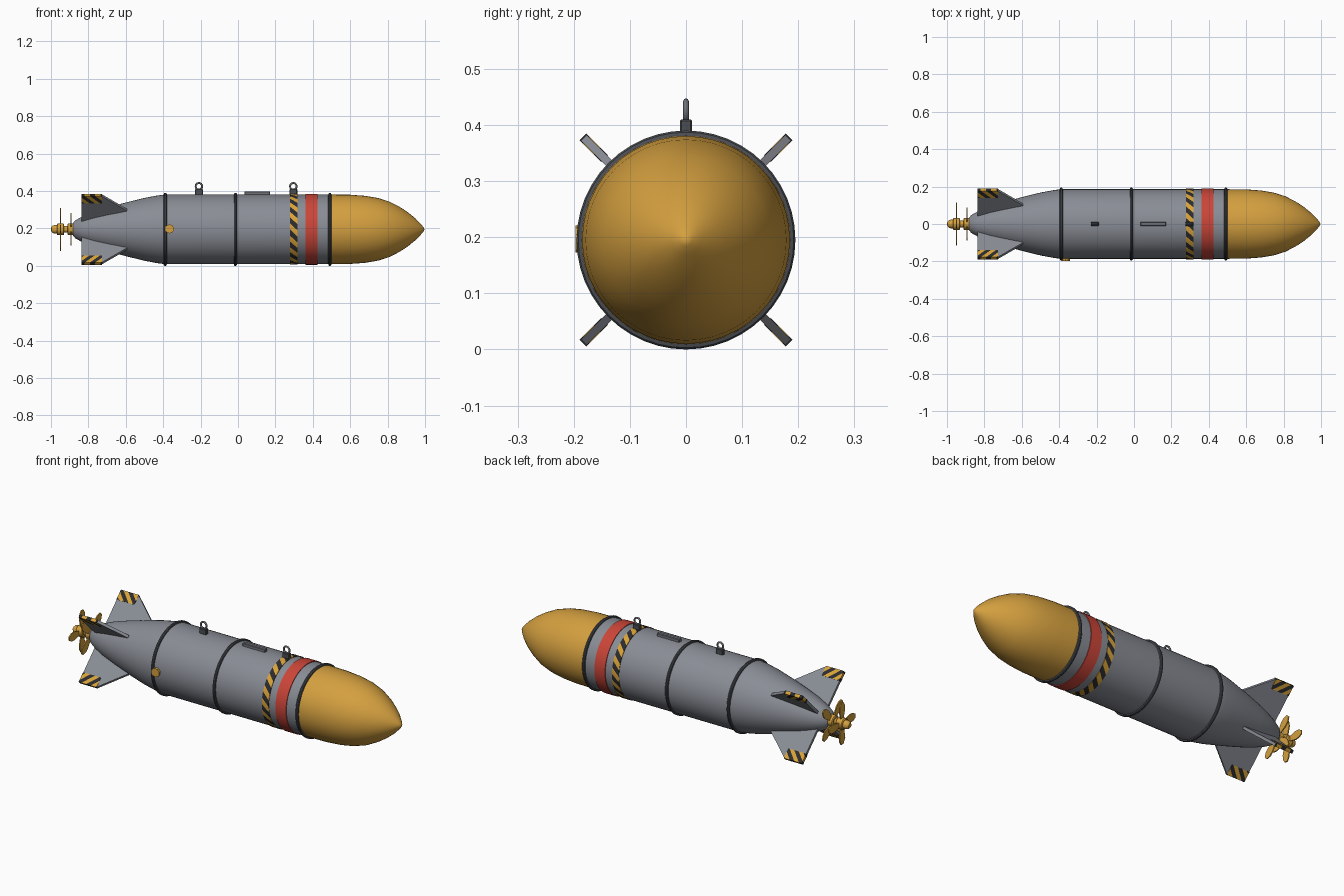
import bpy, bmesh
from math import sin, cos, pi, radians
from mathutils import Matrix, Vector

cube = bpy.data.objects.get("Cube")
if cube:
    bpy.data.objects.remove(cube)

AXIS_Z = 0.195
R = 0.186


def material(name, rgb):
    m = bpy.data.materials.new(name)
    m.use_nodes = True
    m.diffuse_color = (*rgb, 1)
    m.node_tree.nodes["Principled BSDF"].inputs["Base Color"].default_value = (*rgb, 1)
    return m


GREY = material("hull grey", (0.25, 0.265, 0.30))
GOLD = material("brass gold", (0.66, 0.35, 0.05))
RED = material("band red", (0.60, 0.06, 0.04))
DARK = material("dark steel", (0.07, 0.075, 0.085))
STEEL = material("mid steel", (0.16, 0.17, 0.19))
BLACK = material("stripe black", (0.025, 0.025, 0.028))
YELLOW = material("stripe yellow", (0.70, 0.37, 0.04))


def finish(name, bm, mats, smooth=True):
    bmesh.ops.remove_doubles(bm, verts=bm.verts, dist=1e-5)
    bmesh.ops.recalc_face_normals(bm, faces=bm.faces)
    mesh = bpy.data.meshes.new(name)
    bm.to_mesh(mesh)
    bm.free()
    ob = bpy.data.objects.new(name, mesh)
    bpy.context.collection.objects.link(ob)
    for m in mats:
        mesh.materials.append(m)
    if smooth:
        bpy.ops.object.select_all(action="DESELECT")
        ob.select_set(True)
        bpy.context.view_layer.objects.active = ob
        bpy.ops.object.shade_smooth_by_angle(angle=radians(35))
    return ob


def lathe(name, profile, mats, sides=48, twist=0, run=1):
    """Revolve (x, radius) points about the long axis; runs of faces alternate colours."""
    bm = bmesh.new()
    rings = []
    for x, r in profile:
        ring = []
        for j in range(sides):
            a = 2 * pi * j / sides + twist * (x - profile[0][0])
            ring.append(bm.verts.new((x, -r * cos(a), AXIS_Z + r * sin(a))))
        rings.append(ring)
    for p, q in zip(rings, rings[1:]):
        for j in range(sides):
            k = (j + 1) % sides
            f = bm.faces.new((p[j], p[k], q[k], q[j]))
            f.material_index = (j // run) % len(mats)
    bmesh.ops.dissolve_degenerate(bm, dist=1e-6, edges=bm.edges)
    return finish(name, bm, mats)


def prism(outline, thick):
    """Plate with its outline in x, z and its thickness along y."""
    bm = bmesh.new()
    face = bm.faces.new([bm.verts.new((x, -thick / 2, z)) for x, z in outline])
    out = bmesh.ops.extrude_face_region(bm, geom=[face])
    new = [v for v in out["geom"] if isinstance(v, bmesh.types.BMVert)]
    bmesh.ops.translate(bm, verts=new, vec=(0, thick, 0))
    return bm


def place(bm, angle, x=0, turn=0):
    m = (Matrix.Translation((x, 0, AXIS_Z)) @ Matrix.Rotation(angle, 4, "X")
         @ Matrix.Rotation(turn, 4, "Z"))
    bmesh.ops.transform(bm, matrix=m, verts=bm.verts)


def box(name, centre, size, mat):
    bm = bmesh.new()
    bmesh.ops.create_cube(bm, size=1)
    bmesh.ops.scale(bm, vec=size, verts=bm.verts)
    bmesh.ops.translate(bm, vec=centre, verts=bm.verts)
    bmesh.ops.bevel(bm, geom=bm.edges[:], offset=0.003, segments=1, affect="EDGES")
    return finish(name, bm, [mat], smooth=False)


# Hull and nose
lathe("hull", [(-0.885, 0), (-0.883, 0.032), (-0.87, 0.048), (-0.834, 0.068), (-0.77, 0.094),
               (-0.69, 0.119), (-0.594, 0.145), (-0.5, 0.168), (-0.43, 0.181), (-0.39, R),
               (0.49, R), (0.49, 0)], [GREY])
lathe("nose", [(0.488, 0), (0.488, R), (0.6, 0.185), (0.68, 0.179), (0.75, 0.167), (0.81, 0.148),
               (0.866, 0.119), (0.91, 0.09), (0.95, 0.057), (0.98, 0.026), (0.992, 0.011),
               (0.997, 0)], [GOLD])

# Joint rings and painted bands
for i, x in enumerate((-0.389, -0.014, 0.491)):
    lathe(f"joint_ring_{i + 1}", [(x - 0.009, 0.184), (x - 0.007, 0.192), (x - 0.003, AXIS_Z),
                                  (x + 0.003, AXIS_Z), (x + 0.007, 0.192), (x + 0.009, 0.184)], [DARK])
lathe("red_band", [(0.36, 0.184), (0.36, 0.19), (0.425, 0.19), (0.425, 0.184)], [RED])
lathe("hazard_band", [(0.277, 0.184), (0.277, 0.189), (0.298, 0.189), (0.319, 0.189), (0.319, 0.184)],
      [YELLOW, BLACK], sides=72, twist=-5, run=2)

# Tail fins with striped tips
for i in range(4):
    angle = pi / 4 + i * pi / 2
    bm = prism([(-0.836, 0.03), (-0.836, 0.259), (-0.73, 0.259), (-0.594, 0.148), (-0.594, 0.06)], 0.015)
    place(bm, angle)
    finish(f"tail_fin_{i + 1}", bm, [GREY], smooth=False)

    bm = prism([(-0.837, 0.205), (-0.837, 0.26), (-0.728, 0.26), (-0.728, 0.205)], 0.0175)
    slope, step = Vector((1, 0, 1)), 0.028
    for k in range(-30, 0):
        geom = bm.verts[:] + bm.edges[:] + bm.faces[:]
        bmesh.ops.bisect_plane(bm, geom=geom, plane_co=(k * step, 0, 0), plane_no=slope)
    for f in bm.faces:
        c = f.calc_center_median()
        f.material_index = int((c.x + c.z + 2 * 20 * step) // step) % 2
    place(bm, angle)
    finish(f"fin_tip_stripes_{i + 1}", bm, [YELLOW, BLACK], smooth=False)

# Propeller shaft, hubs and tail cap
lathe("propeller_shaft", [(-0.97, 0.018), (-0.87, 0.018)], [GOLD], sides=24)
for name, x in (("rear", -0.949), ("forward", -0.892)):
    lathe(f"{name}_hub", [(x - 0.02, 0), (x - 0.02, 0.027), (x - 0.016, 0.031), (x + 0.016, 0.031),
                          (x + 0.02, 0.027), (x + 0.02, 0)], [GOLD], sides=24)
lathe("tail_cap", [(-1, 0), (-0.998, 0.012), (-0.99, 0.02), (-0.979, 0.023), (-0.965, 0.023)],
      [GOLD], sides=24)

# Two four-bladed propellers
BLADE = [(0.01, 0.02), (0.023, 0.07), (0.021, 0.095), (0.009, 0.115)]
OUTLINE = BLADE + [(-x, z) for x, z in reversed(BLADE)]
for name, x, start in (("rear", -0.949, 0), ("forward", -0.892, pi / 4)):
    for i in range(4):
        bm = prism(OUTLINE, 0.006)
        place(bm, start + i * pi / 2, x, pi / 2)
        finish(f"{name}_blade_{i + 1}", bm, [GOLD], smooth=False)

# Lifting lugs
for i, x in enumerate((-0.209, 0.296)):
    box(f"lug_base_{i + 1}", (x, 0, 0.394), (0.042, 0.022, 0.032), DARK)
    bpy.ops.mesh.primitive_torus_add(location=(x, 0, 0.425), rotation=(pi / 2, 0, 0), major_radius=0.0175,
                                     minor_radius=0.005, major_segments=24, minor_segments=8)
    eye = bpy.context.object
    eye.name = f"lug_eye_{i + 1}"
    eye.data.materials.append(STEEL)
    bpy.ops.object.shade_smooth()

# Top plate and side plug
box("top_plate", (0.103, 0, 0.387), (0.138, 0.022, 0.02), STEEL)
bpy.ops.mesh.primitive_cylinder_add(vertices=10, radius=0.024, depth=0.022,
                                    location=(-0.366, -0.186, 0.197), rotation=(pi / 2, 0, 0))
plug = bpy.context.object
plug.name = "side_plug"
plug.data.materials.append(GOLD)
